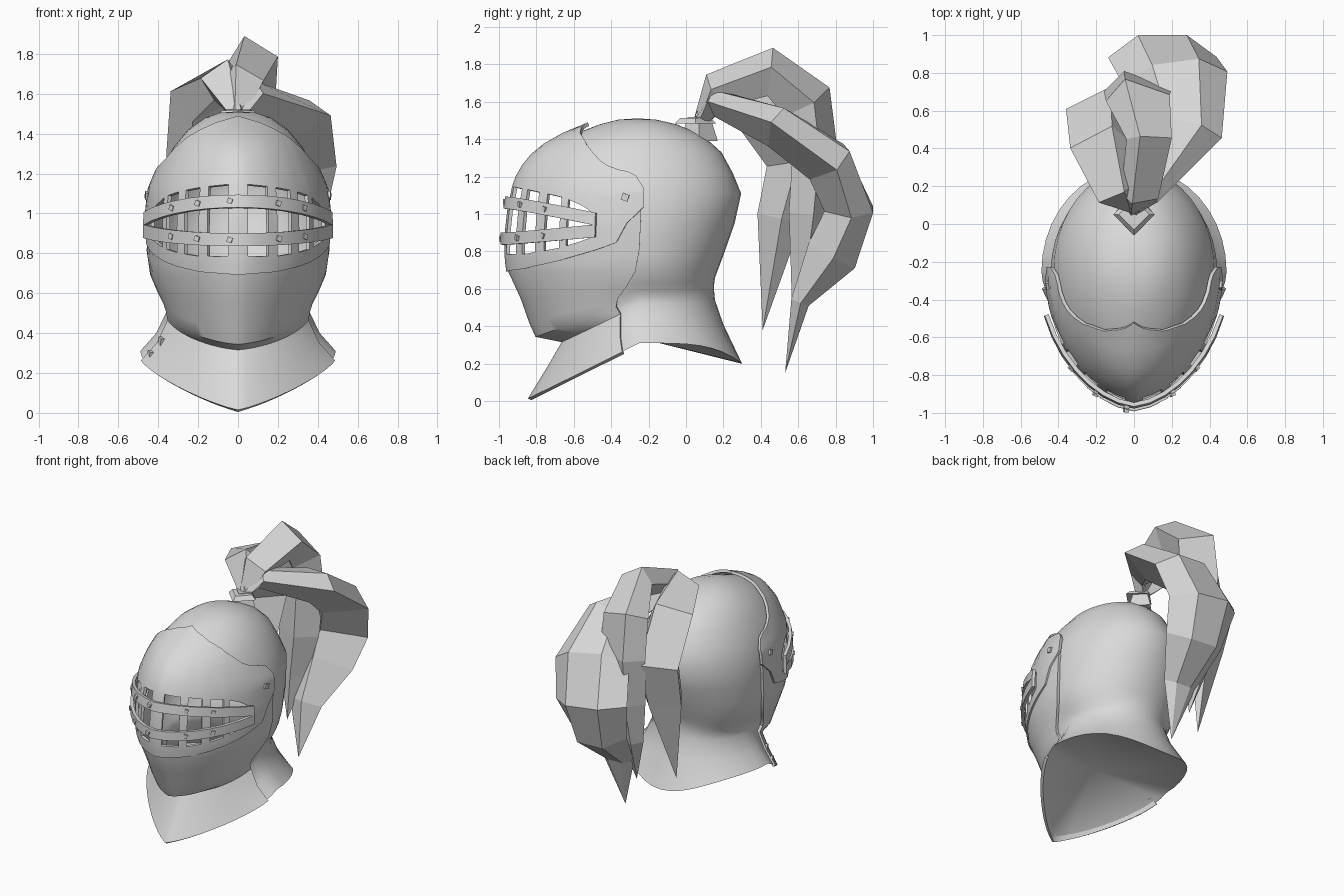
import bpy, bmesh, math
from mathutils import Vector

if "Cube" in bpy.data.objects:
    bpy.data.objects.remove(bpy.data.objects["Cube"], do_unlink=True)

steel = bpy.data.materials.new("plain_steel")
steel.use_nodes = True
steel.diffuse_color = (0.7, 0.7, 0.7, 1)
steel.node_tree.nodes["Principled BSDF"].inputs["Base Color"].default_value = (0.7, 0.7, 0.7, 1)

# Head rings, top to bottom: front y, front z, half width, side z, back y, back z, pointedness
MID_Y = -0.25
FLAT = [(-.36, .09, -.16, 1.505), (-.46, .165, -.05, 1.48), (-.62, .25, .09, 1.42),
        (-.78, .325, .19, 1.33), (-.87, .38, .25, 1.22), (-.91, .425, .295, 1.11),
        (-.935, .44, .26, .95), (-.94, .435, .20, .78), (-.93, .42, .17, .70)]
RINGS = [(f, z, w, z, b, z, .05) for f, w, b, z in FLAT] + [
    (-.865, .56, .39, .63, .155, .66, .05), (-.82, .43, .365, .59, .15, .62, .06),
    (-.79, .36, .355, .56, .15, .59, .07), (-.65, .33, .352, .52, .155, .54, .09),
    (-.72, .20, .41, .40, .20, .41, .15), (-.83, .02, .49, .31, .30, .20, .22)]
LAST = len(RINGS) - 1


def interp(x, xs, ys):
    for k in range(len(xs) - 1):
        if x <= xs[k + 1]:
            f = (x - xs[k]) / (xs[k + 1] - xs[k])
            return ys[k] + (ys[k + 1] - ys[k]) * f
    return ys[-1]


def ring_at(z):
    return interp(-z, [-r[3] for r in FLAT], list(range(len(FLAT))))


def surface(ring, deg, off=0.0):
    """Point on the head; zero degrees is the front, positive turns to +x."""
    k = min(int(ring), LAST - 1)
    yf, zf, w, zs, yb, zb, sharp = [a + (b - a) * (ring - k)
                                    for a, b in zip(RINGS[k], RINGS[k + 1])]
    t = math.radians(deg)
    c = math.cos(t)
    if c > 0:
        c -= sharp * abs(math.sin(2 * t))
        y = MID_Y + (yf - MID_Y) * c
        z = zs + (zf - zs) * c
    else:
        y = MID_Y - (yb - MID_Y) * c
        z = zs + (zb - zs) * c ** 4
    p = Vector((w * math.sin(t), y, z))
    return p + off * (p - Vector((0, -.3, .9))).normalized()


def finish(name, bm, thickness=0, smooth=True):
    me = bpy.data.meshes.new(name)
    bm.to_mesh(me)
    bm.free()
    ob = bpy.data.objects.new(name, me)
    bpy.context.collection.objects.link(ob)
    me.materials.append(steel)
    bpy.ops.object.select_all(action='DESELECT')
    ob.select_set(True)
    bpy.context.view_layer.objects.active = ob
    if thickness:
        m = ob.modifiers.new("thickness", 'SOLIDIFY')
        m.thickness, m.offset = thickness, 0
        bpy.ops.object.modifier_apply(modifier=m.name)
    if smooth:
        bpy.ops.object.shade_smooth_by_angle(angle=math.radians(40))


def grid(rows, closed=False, skip=lambda i, j: False, caps=(None, None)):
    """Skin of quads over rows of points, with optional fan caps."""
    bm = bmesh.new()
    vs = [[bm.verts.new(p) for p in row] for row in rows]
    n = len(rows[0])
    for i in range(len(rows) - 1):
        for j in range(n if closed else n - 1):
            if not skip(i, j):
                k = (j + 1) % n
                bm.faces.new((vs[i][j], vs[i + 1][j], vs[i + 1][k], vs[i][k]))
    for row, tip, turn in ((vs[0], caps[0], 1), (vs[-1], caps[1], -1)):
        if tip is not None:
            v = bm.verts.new(tip)
            for j in range(n):
                bm.faces.new((v, row[j], row[(j + 1) % n])[::turn])
    loose = [v for v in bm.verts if not v.link_faces]
    bmesh.ops.delete(bm, geom=loose, context='VERTS')
    return bm


# Skull, neck and flared collar, open behind the eye slits
STEP = 9
angles = list(range(-180, 180, STEP))
eye_rows = range(4, 7)
bm = grid([[surface(r, a) for a in angles] for r in range(LAST + 1)], True,
          lambda i, j: i in eye_rows and -72 <= angles[j] <= 72 - STEP,
          ((0, -.26, 1.512), (0, -.42, .38)))
finish("helmet_shell", bm)

# Chin and collar plate wrapping the front, rising at the cheeks under the visor
edge_deg = {8: 88, 9: 83, 10: 77, 11: 75, 12: 73, 13: 73, 14: 75}
fan = [u / 14 for u in range(-14, 15)]


def cheek_top(a):
    return ring_at(interp(abs(a), (0, 45, 70, 80, 91), (.76, .79, .84, .95, 1.02)))


rows = [[surface(cheek_top(91 * u), 91 * u, .012) for u in fan],
        [surface((cheek_top(90 * u) + 8) / 2, 90 * u, .012) for u in fan]]
rows += [[surface(r, e * u, .012) for u in fan] for r, e in edge_deg.items()]
finish("chin_plate", grid(rows), .02)

# Visor with four slits on each side
KEY = (0, 25, 47, 60, 70, 79, 84, 88, 92)
TOP = (1.46, 1.43, 1.38, 1.32, 1.25, 1.22, 1.21, 1.19, 1.13)
SLIT_TOP = (1.14, 1.12, 1.09, 1.05, .98, 1.0, 1.05, 1.08, 1.09)
SLIT_LOW = (.79, .79, .815, .85, .89, .93, 1.0, 1.03, 1.06)
LOW = (.70, .715, .75, .785, .815, .85, .95, .99, 1.03)
half = [6, 12, 19, 25, 35, 41, 50, 54, 62, 68, 73, 79, 84, 88, 92]
cols = [-a for a in reversed(half)] + [0] + half
slits = ((6, 19), (25, 35), (41, 50), (54, 68))


def visor_heights(a):
    t, st, sl, lo = [interp(abs(a), KEY, tab) for tab in (TOP, SLIT_TOP, SLIT_LOW, LOW)]
    up = [t + (st - t) * k / 6 for k in range(6)]
    return up + [st, (st * 2 + sl) / 3, (st + sl * 2) / 3, sl, (sl + lo) / 2, lo]


def in_slit(i, j):
    mid = abs(cols[j] + cols[j + 1]) / 2
    return 6 <= i < 9 and any(a < mid < b for a, b in slits)


heights = [visor_heights(a) for a in cols]
rows = [[surface(ring_at(h[i]), a, .022) for a, h in zip(cols, heights)]
        for i in range(len(heights[0]))]
finish("visor", grid(rows, skip=in_slit), .02)


# Small square studs
def stud(name, ring, deg, off, size):
    bpy.ops.mesh.primitive_cube_add(size=size, location=surface(ring, deg, off),
                                    rotation=(0, math.radians(20), math.radians(deg)))
    ob = bpy.context.object
    ob.name = name
    ob.data.materials.append(steel)


# Two curved bars across the slits, with studs
for name, base, rise in (("upper_bar", .92, .13), ("lower_bar", .93, -.06)):
    def height(a):
        return base + rise * math.cos(math.radians(a))
    span = range(-70, 71, 10)
    rows = [[surface(ring_at(height(a) + d), a, .043 + .015 * abs(a) / 70) for a in span]
            for d in (.03, -.03)]
    finish(name, grid(rows), .022)
    for a in (-43, -25, -5, 25, 43):
        stud(name + "_stud", ring_at(height(a)), a, .056, .026)

for side in (-1, 1):
    stud("visor_pivot", ring_at(1.08), 83 * side, .025, .036)
for ring, deg in ((13.4, -71), (12.7, -68)):
    stud("collar_stud", ring, deg, .025, .035)

# Plume socket with a small diamond flange
for name, r1, r2, depth, loc in (("plume_socket", .1, .06, .13, (0, .07, 1.455)),
                                 ("socket_flange", .11, .08, .03, (0, .05, 1.5))):
    bpy.ops.mesh.primitive_cone_add(vertices=4, radius1=r1, radius2=r2, depth=depth, location=loc)
    bpy.context.object.name = name
    bpy.context.object.data.materials.append(steel)

# Faceted feathers: path points with half width and half thickness
BROAD = ((-1, .1), (-.45, 1), (.45, 1), (1, .1), (0, -1))
RIDGED = ((-1, .1), (-.4, 1), (1, .2), (.3, -1))
RIDGED_MIRROR = [(-u, v) for u, v in RIDGED]


def feather(name, section, path, tip):
    pts = [Vector(p[:3]) for p in path] + [Vector(tip)]
    rows = []
    for k, p in enumerate(path):
        along = (pts[k + 1] - pts[max(k - 1, 0)]).normalized()
        side = Vector((1, 0, 0))
        side = (side - along * side.dot(along)).normalized()
        out = side.cross(along)
        rows.append([pts[k] + side * (u * p[3]) + out * (v * p[4]) for u, v in section])
    bm = grid(rows, True, caps=(pts[0], pts[-1]))
    bmesh.ops.recalc_face_normals(bm, faces=bm.faces)
    finish(name, bm, smooth=False)


feather("left_feather", BROAD, [
    (0, .08, 1.5, .04, .03), (.06, .16, 1.59, .08, .07), (.27, .49, 1.46, .2, .11),
    (.22, .76, 1.27, .28, .13), (.15, .87, 1.02, .29, .13), (.15, .78, .78, .23, .14),
    (.12, .61, .53, .13, .05)], (.12, .53, .15))
feather("middle_feather", RIDGED, [
    (0, .08, 1.5, .04, .04), (.03, .16, 1.66, .1, .1), (.08, .45, 1.76, .12, .13),
    (.02, .65, 1.6, .17, .14), (.02, .69, 1.34, .18, .12), (.02, .66, 1.0, .16, .11),
    (0, .63, .7, .1, .07)], (0, .57, .38))
feather("right_feather", RIDGED_MIRROR, [
    (0, .08, 1.5, .04, .04), (-.09, .17, 1.67, .11, .1), (-.18, .4, 1.57, .16, .16),
    (-.19, .58, 1.28, .17, .15), (-.19, .5, .98, .14, .12)], (-.21, .41, .38))
